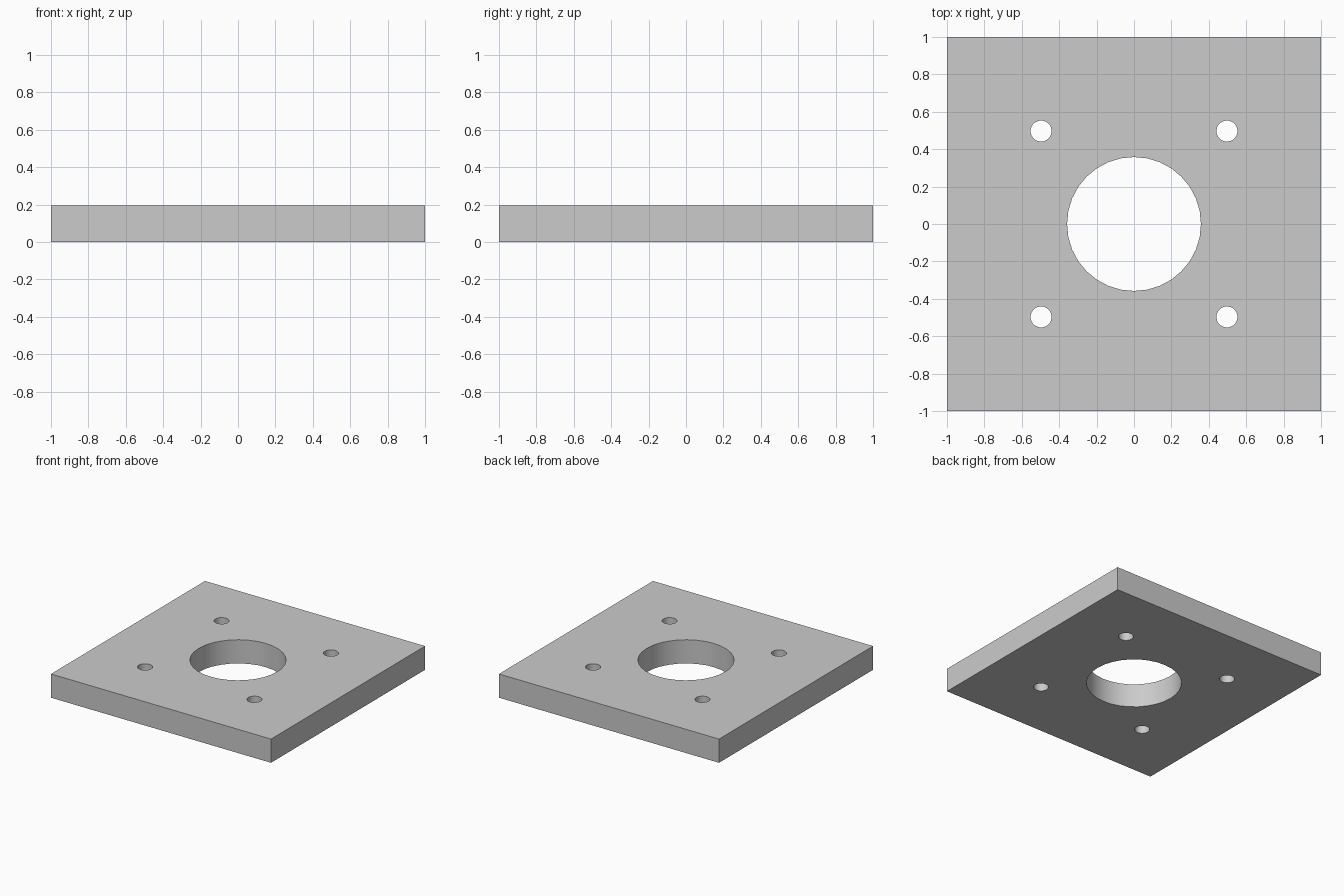
import bpy
import math

if "Cube" in bpy.data.objects:
    bpy.data.objects.remove(bpy.data.objects["Cube"])

THICK = 0.195
HOLE_POS = 0.497


def bore(name, x, y, radius):
    """Cylinder used to drill a through hole in the plate."""
    bpy.ops.mesh.primitive_cylinder_add(vertices=32, radius=radius, depth=THICK * 3,
                                        location=(x, y, THICK / 2))
    cutter = bpy.context.object
    cutter.name = name
    cutter.hide_render = True
    return cutter


# Square plate
bpy.ops.mesh.primitive_cube_add(size=1, location=(0, 0, THICK / 2))
plate = bpy.context.object
plate.name = "mounting_plate"
plate.scale = (2, 2, THICK)
bpy.ops.object.transform_apply(location=True, rotation=False, scale=True)

# Central opening and four bolt holes
cutters = [bore("centre_bore", 0, 0, 0.358)]
for sx in (-1, 1):
    for sy in (-1, 1):
        cutters.append(bore("bolt_hole", sx * HOLE_POS, sy * HOLE_POS, 0.056))

# Drill the holes, then remove the cutters
bpy.ops.object.select_all(action='DESELECT')
plate.select_set(True)
bpy.context.view_layer.objects.active = plate
for cutter in cutters:
    mod = plate.modifiers.new("drill", 'BOOLEAN')
    mod.operation = 'DIFFERENCE'
    mod.solver = 'EXACT'
    mod.object = cutter
    bpy.ops.object.modifier_apply(modifier=mod.name)
    bpy.data.objects.remove(cutter, do_unlink=True)

# Smooth hole walls, crisp plate edges
bpy.ops.object.shade_smooth_by_angle(angle=math.radians(30))
